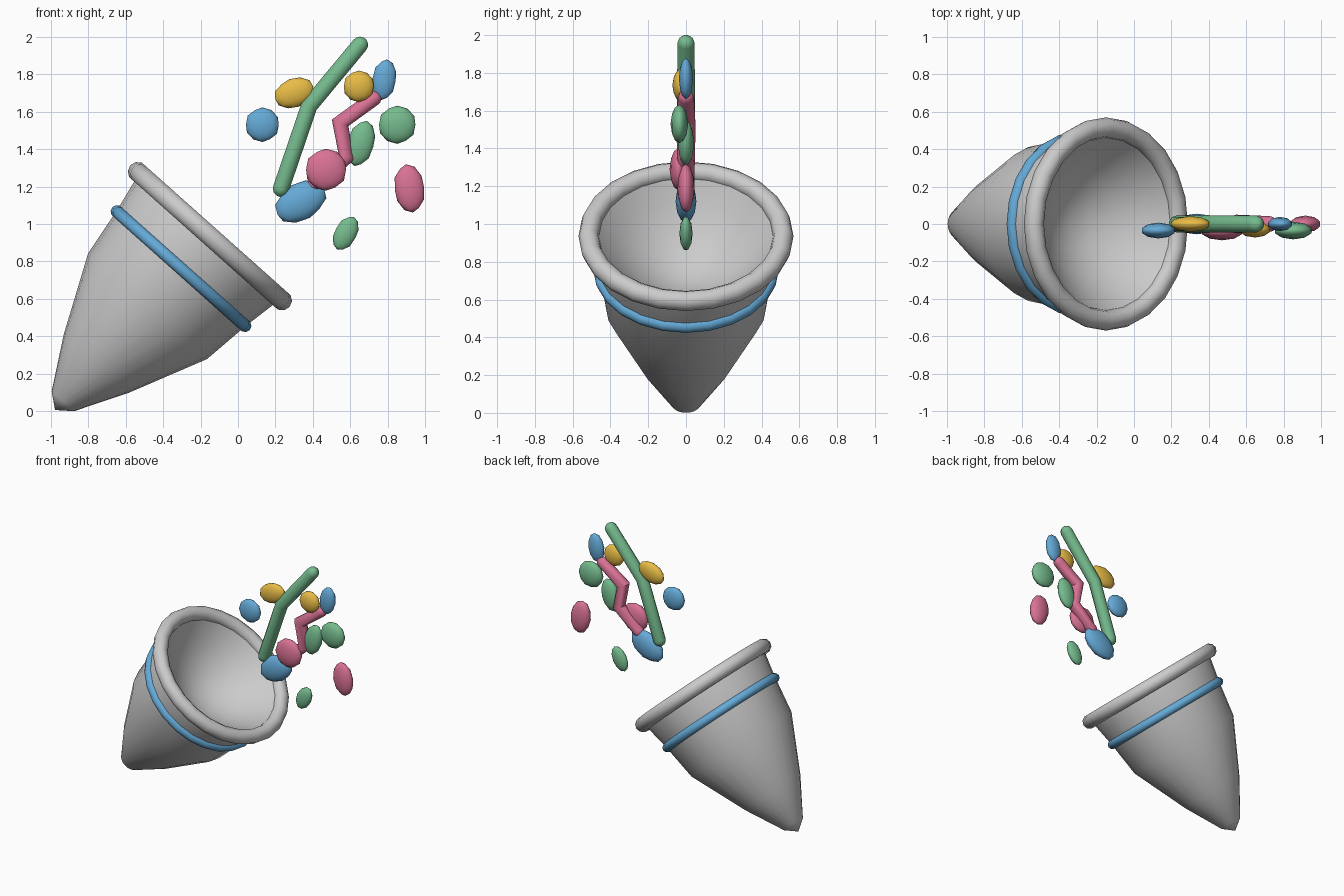
import bpy, bmesh, math
from mathutils import Vector

if "Cube" in bpy.data.objects:
    bpy.data.objects.remove(bpy.data.objects["Cube"])

TILT = math.radians(41.7)
MOUTH = Vector((-0.15, 0, 0.935))


def material(name, rgb):
    m = bpy.data.materials.new(name)
    m.diffuse_color = (*rgb, 1)
    m.use_nodes = True
    m.node_tree.nodes["Principled BSDF"].inputs["Base Color"].default_value = m.diffuse_color
    return m


blue = material("blue", (0.13, 0.40, 0.68))
green = material("green", (0.18, 0.50, 0.27))
pink = material("pink", (0.70, 0.17, 0.30))
yellow = material("yellow", (0.80, 0.50, 0.06))


def smooth(ob, angle):
    bpy.ops.object.select_all(action='DESELECT')
    ob.select_set(True)
    bpy.context.view_layer.objects.active = ob
    bpy.ops.object.shade_smooth_by_angle(angle=math.radians(angle))


def lathe(name, profile, sides=24):
    """Spin a (radius, height) profile about the cone's axis."""
    bm = bmesh.new()
    pts = [bm.verts.new((r, 0, h)) for r, h in profile]
    edges = [bm.edges.new((pts[i], pts[i + 1])) for i in range(len(pts) - 1)]
    bmesh.ops.spin(bm, geom=pts + edges, cent=(0, 0, 0), axis=(0, 0, 1),
                   angle=math.tau, steps=sides, use_duplicate=False)
    bmesh.ops.remove_doubles(bm, verts=bm.verts, dist=0.0005)
    bmesh.ops.recalc_face_normals(bm, faces=bm.faces)
    me = bpy.data.meshes.new(name)
    bm.to_mesh(me)
    bm.free()
    ob = bpy.data.objects.new(name, me)
    bpy.context.collection.objects.link(ob)
    ob.location, ob.rotation_euler = MOUTH, (0, TILT, 0)
    smooth(ob, 50)
    return ob


def ring(name, height, major, minor, mat=None):
    loc = MOUTH + Vector((math.sin(TILT), 0, math.cos(TILT))) * height
    bpy.ops.mesh.primitive_torus_add(major_segments=24, minor_segments=10,
                                     major_radius=major, minor_radius=minor,
                                     location=loc, rotation=(0, TILT, 0))
    ob = bpy.context.object
    ob.name = name
    if mat:
        ob.data.materials.append(mat)
    smooth(ob, 50)


def confetti(name, x, y, z, rx, rz, ry, turn, mat):
    """Flattened ball, turned counter-clockwise as seen from the front."""
    bpy.ops.mesh.primitive_ico_sphere_add(subdivisions=2, radius=1,
                                          location=(x, y, z),
                                          rotation=(0, -math.radians(turn), 0))
    ob = bpy.context.object
    ob.name = name
    ob.scale = (rx, ry, rz)
    ob.data.materials.append(mat)
    smooth(ob, 60)


def streamer(name, path, radius, mat):
    """Bent tube with rounded ends and mitred bends."""
    p = [Vector((x, 0, z)) for x, z in path]
    bends = []
    for a, b, c in zip(p, p[1:], p[2:]):
        bends.append((b, 1 / math.cos((b - a).angle(c - b) / 2)))
    d0, d1 = (p[1] - p[0]).normalized(), (p[-2] - p[-1]).normalized()
    angles = [math.radians(a) for a in (80, 50, 25, 0)]
    head = [(p[0] - d0 * radius * math.sin(a), math.cos(a)) for a in angles]
    tail = [(p[-1] - d1 * radius * math.sin(a), math.cos(a)) for a in angles[::-1]]
    pts = head + bends + tail
    cu = bpy.data.curves.new(name, 'CURVE')
    cu.dimensions = '3D'
    cu.bevel_depth, cu.bevel_resolution, cu.use_fill_caps = radius, 3, True
    sp = cu.splines.new('POLY')
    sp.points.add(len(pts) - 1)
    for q, (co, r) in zip(sp.points, pts):
        q.co, q.radius = (*co, 1), r
    ob = bpy.data.objects.new(name, cu)
    bpy.context.collection.objects.link(ob)
    bpy.ops.object.select_all(action='DESELECT')
    ob.select_set(True)
    bpy.context.view_layer.objects.active = ob
    bpy.ops.object.convert(target='MESH')
    ob = bpy.context.object
    ob.data.materials.append(mat)
    smooth(ob, 45)


# Cone: outer wall, then the shallow bowl set in its mouth
lathe("popper_cone", [(0, -1.243), (0.08, -1.18), (0.234, -0.91), (0.425, -0.5),
                      (0.462, -0.23), (0.505, 0), (0.5, 0.045), (0.455, -0.01),
                      (0.38, -0.10), (0.27, -0.20), (0.14, -0.27), (0, -0.30)])

# Rolled mouth and decorative band
ring("mouth_rim", 0, 0.515, 0.054)
ring("blue_band", -0.232, 0.458, 0.034, blue)

# Streamers
streamer("green_streamer", [(0.23, 1.19), (0.38, 1.63), (0.65, 1.955)], 0.046, green)
streamer("pink_streamer", [(0.41, 1.21), (0.58, 1.36), (0.545, 1.54), (0.725, 1.67)],
         0.042, pink)

# Confetti: x, y, z, half width, half height, half depth, turn
pieces = [
    ("yellow", yellow, 0.30, 0, 1.70, 0.112, 0.078, 0.042, 20),
    ("yellow", yellow, 0.645, -0.03, 1.735, 0.084, 0.084, 0.042, 0),
    ("blue", blue, 0.13, -0.035, 1.53, 0.092, 0.092, 0.042, 0),
    ("blue", blue, 0.78, 0, 1.77, 0.065, 0.11, 0.038, -8),
    ("blue", blue, 0.335, 0, 1.12, 0.15, 0.10, 0.055, 30),
    ("green", green, 0.85, -0.035, 1.53, 0.102, 0.102, 0.047, 0),
    ("green", green, 0.655, 0, 1.43, 0.073, 0.125, 0.043, -15),
    ("green", green, 0.575, 0, 0.95, 0.06, 0.098, 0.035, -27),
    ("pink", pink, 0.47, -0.04, 1.29, 0.112, 0.112, 0.047, 0),
    ("pink", pink, 0.915, 0, 1.19, 0.082, 0.13, 0.045, 8),
]
for i, (label, mat, x, y, z, rx, rz, ry, turn) in enumerate(pieces):
    confetti(f"{label}_confetti_{i + 1}", x, y, z, rx, rz, ry, turn, mat)
